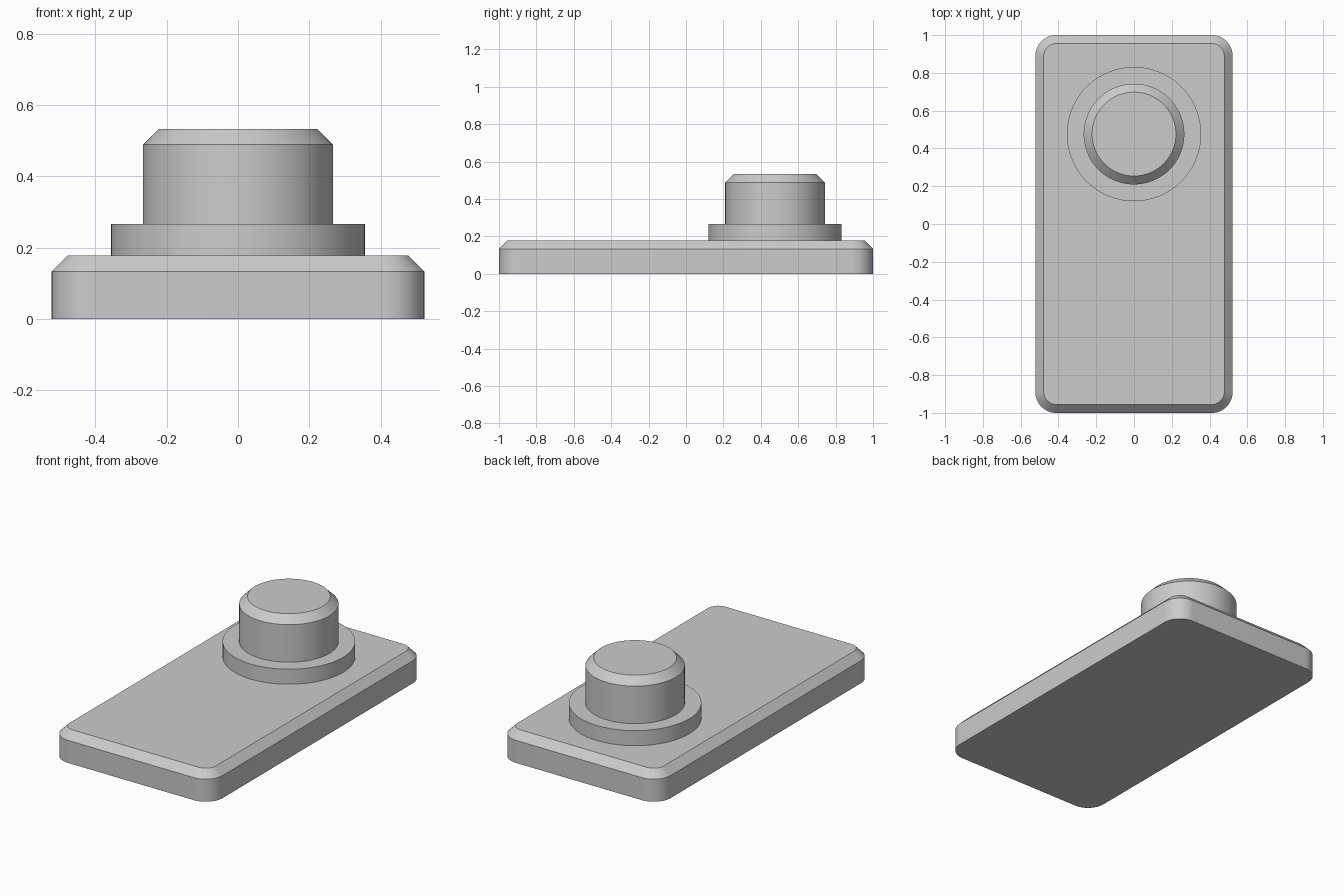
import bpy, bmesh
from math import cos, sin, pi, radians

if "Cube" in bpy.data.objects:
    bpy.data.objects.remove(bpy.data.objects["Cube"])


def stacked_solid(name, rings):
    """Closed solid from matching outlines stacked bottom to top."""
    bm = bmesh.new()
    loops = [[bm.verts.new(p) for p in ring] for ring in rings]
    n = len(loops[0])
    for low, high in zip(loops, loops[1:]):
        for i in range(n):
            j = (i + 1) % n
            bm.faces.new((low[i], low[j], high[j], high[i]))
    bm.faces.new(loops[0][::-1])
    bm.faces.new(loops[-1])
    mesh = bpy.data.meshes.new(name)
    bm.to_mesh(mesh)
    bm.free()
    obj = bpy.data.objects.new(name, mesh)
    bpy.context.collection.objects.link(obj)
    bpy.ops.object.select_all(action='DESELECT')
    obj.select_set(True)
    bpy.context.view_layer.objects.active = obj
    bpy.ops.object.shade_smooth_by_angle(angle=radians(30))
    return obj


def rounded_rect(hx, hy, r, z, steps=12):
    pts = []
    for k, (sx, sy) in enumerate(((1, 1), (-1, 1), (-1, -1), (1, -1))):
        for s in range(steps + 1):
            a = (k + s / steps) * pi / 2
            pts.append((sx * (hx - r) + r * cos(a), sy * (hy - r) + r * sin(a), z))
    return pts


def circle(r, z, cy=0.476, n=96):
    return [(r * cos(2 * pi * i / n), cy + r * sin(2 * pi * i / n), z) for i in range(n)]


HX, HY, R, C = 0.5225, 1.0, 0.111, 0.0444

# Base plate with rounded corners and a chamfered top rim
stacked_solid("base_plate", [
    rounded_rect(HX, HY, R, 0),
    rounded_rect(HX, HY, R, 0.1335),
    rounded_rect(HX - C, HY - C, R - C, 0.178),
])

# Stepped peg: wide collar, then a narrower chamfered post
stacked_solid("collar_and_post", [
    circle(0.3555, 0.17),
    circle(0.3555, 0.267),
    circle(0.2665, 0.267),
    circle(0.2665, 0.489),
    circle(0.222, 0.5335),
])
